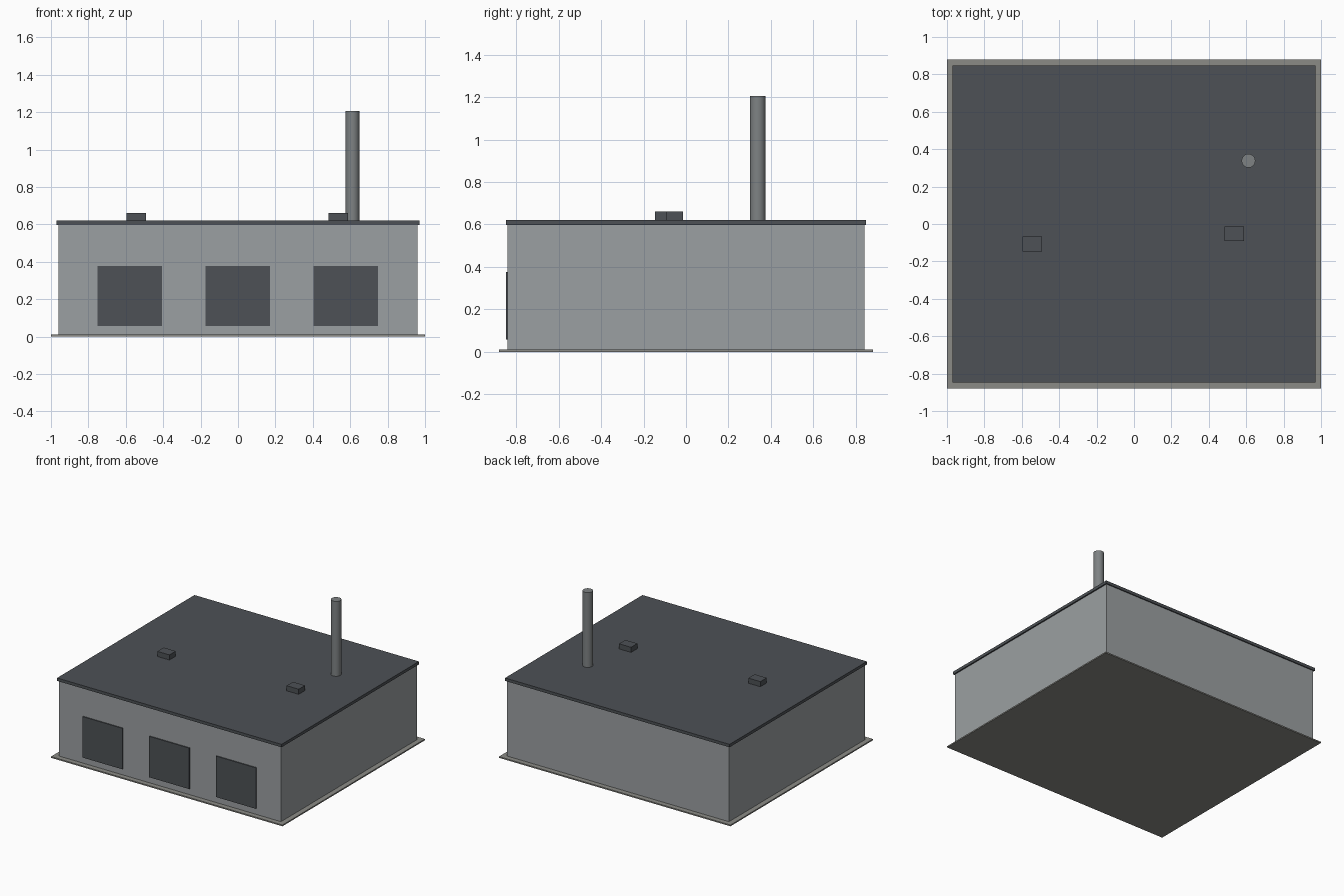
import bpy

if "Cube" in bpy.data.objects:
    bpy.data.objects.remove(bpy.data.objects["Cube"])


def material(name, rgb):
    m = bpy.data.materials.new(name)
    m.diffuse_color = (*rgb, 1)
    m.use_nodes = True
    m.node_tree.nodes["Principled BSDF"].inputs["Base Color"].default_value = m.diffuse_color
    return m


wall_grey = material("wall_grey", (0.33, 0.35, 0.36))
dark_grey = material("dark_grey", (0.075, 0.083, 0.092))
slab_grey = material("slab_grey", (0.26, 0.26, 0.24))
pipe_grey = material("pipe_grey", (0.21, 0.225, 0.23))


def box(name, x, y, z, mat):
    """Box spanning the (min, max) pairs x, y, z."""
    spans = (x, y, z)
    bpy.ops.mesh.primitive_cube_add(size=1, location=[(a + b) / 2 for a, b in spans])
    ob = bpy.context.object
    ob.name = name
    ob.scale = [b - a for a, b in spans]
    bpy.ops.object.transform_apply(location=False, rotation=False, scale=True)
    ob.data.materials.append(mat)
    return ob


# Ground slab, hall and flat roof
box("base_slab", (-1, 1), (-0.88, 0.88), (0, 0.01), slab_grey)
box("walls", (-0.96, 0.96), (-0.84, 0.84), (0.01, 0.597), wall_grey)
box("roof", (-0.97, 0.97), (-0.848, 0.848), (0.597, 0.62), dark_grey)

# Three loading doors along the front
for i in range(3):
    cx = (i - 1) * 0.577 - 0.001
    box(f"door_{i + 1}", (cx - 0.173, cx + 0.173), (-0.848, -0.835), (0.057, 0.377), dark_grey)

# Roof vents
for i, (cx, cy) in enumerate([(-0.543, -0.107), (0.537, -0.053)]):
    box(f"roof_vent_{i + 1}", (cx - 0.052, cx + 0.052), (cy - 0.039, cy + 0.039),
        (0.615, 0.66), dark_grey)

# Chimney stack
bpy.ops.mesh.primitive_cylinder_add(vertices=20, radius=0.037, depth=0.59,
                                    location=(0.612, 0.338, 0.91))
chimney = bpy.context.object
chimney.name = "chimney"
chimney.data.materials.append(pipe_grey)
bpy.ops.object.shade_smooth_by_angle()
